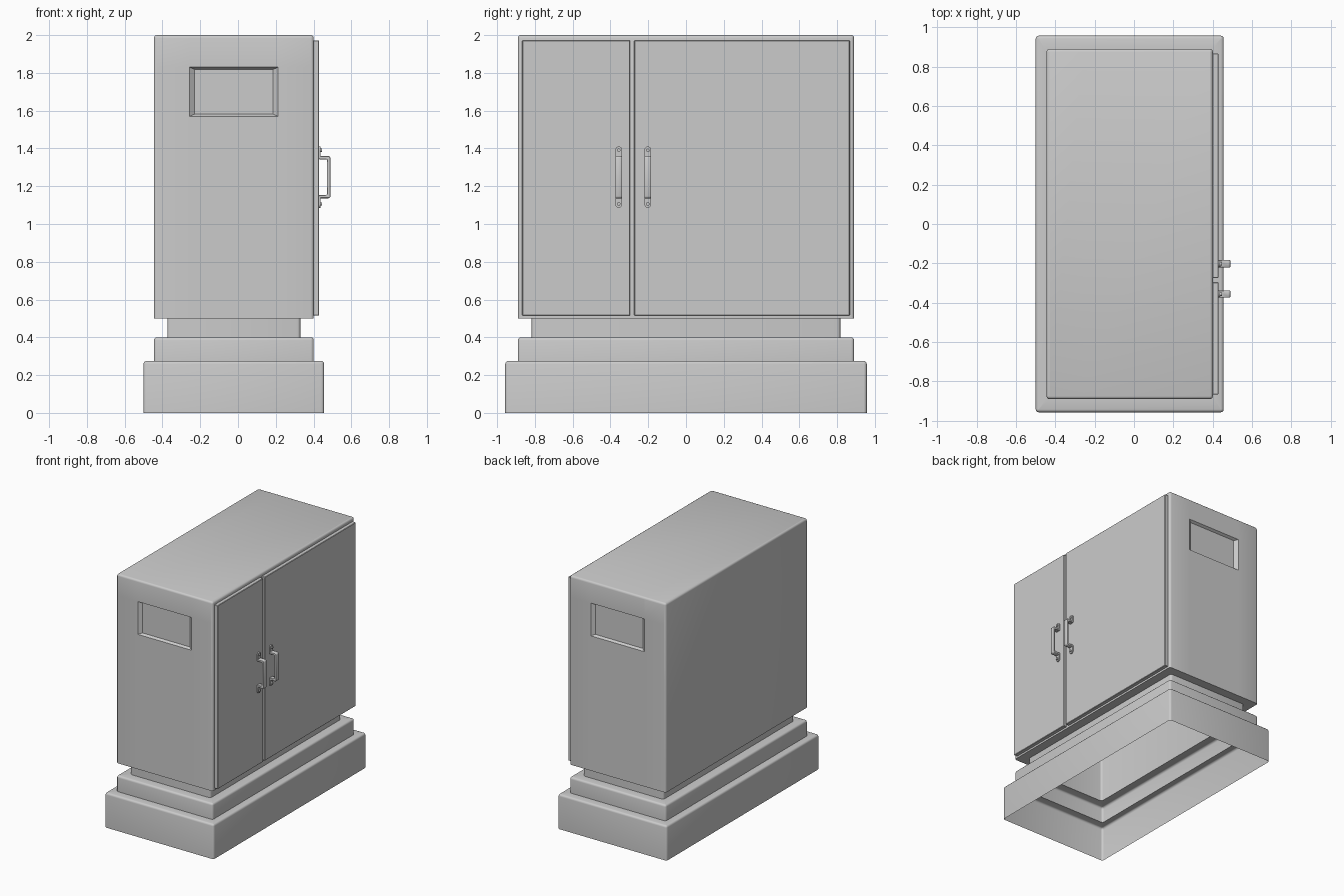
import bpy, bmesh, math
from mathutils import Matrix

cube = bpy.data.objects.get("Cube")
if cube:
    bpy.data.objects.remove(cube, do_unlink=True)

CX = -0.022   # centre line of the housing
R = 0.016     # rounding of the edges

grey = bpy.data.materials.new("painted grey metal")
grey.use_nodes = True
grey.diffuse_color = (0.6, 0.6, 0.6, 1)
grey.node_tree.nodes["Principled BSDF"].inputs["Base Color"].default_value = (0.6, 0.6, 0.6, 1)


def finish(name, bm):
    mesh = bpy.data.meshes.new(name)
    bm.to_mesh(mesh)
    bm.free()
    mesh.materials.append(grey)
    obj = bpy.data.objects.new(name, mesh)
    bpy.context.collection.objects.link(obj)
    bpy.ops.object.select_all(action="DESELECT")
    obj.select_set(True)
    bpy.context.view_layer.objects.active = obj
    bpy.ops.object.shade_smooth_by_angle(angle=math.radians(35))
    return obj


def ring(bm, hx, hy, z, r):
    """Rounded rectangle of vertices."""
    verts = []
    for k, (sx, sy) in enumerate([(1, 1), (-1, 1), (-1, -1), (1, -1)]):
        for i in range(4):
            a = math.radians(90 * k + 30 * i)
            verts.append(bm.verts.new((CX + sx * (hx - r) + r * math.cos(a),
                                       sy * (hy - r) + r * math.sin(a), z)))
    return verts


def rounded_top(hx, hy, z):
    """Rows that roll the wall over into a top edge."""
    rows = []
    for deg in (0, 30, 60, 90):
        a = math.radians(deg)
        inset = (R - 0.001) * (1 - math.cos(a))
        rows.append((hx - inset, hy - inset, z - R + R * math.sin(a), R - inset))
    return rows


def stack(rows):
    """Skin a list of rounded rectangles and cap the last one."""
    bm = bmesh.new()
    rings = [ring(bm, *row) for row in rows]
    for low, high in zip(rings, rings[1:]):
        n = len(low)
        for i in range(n):
            j = (i + 1) % n
            bm.faces.new((low[i], low[j], high[j], high[i]))
    bm.faces.new(rings[-1])
    return bm


# Hollow stepped plinth whose neck runs up inside the cabinet
rows = [(0.478, 0.957, 0, R)] + rounded_top(0.478, 0.957, 0.275)
rows += [(0.423, 0.89, 0.275, R)] + rounded_top(0.423, 0.89, 0.4)
rows += [(0.352, 0.817, 0.4, R), (0.352, 0.817, 1.0, R)]
finish("stepped_plinth", stack(rows))

# Cabinet, open underneath where the neck enters
bm = stack([(0.352, 0.817, 0.5, R), (0.423, 0.89, 0.5, R)] + rounded_top(0.423, 0.89, 2.0))
for side in (-1, 1):
    # Recessed panel with sloping sides on each end wall
    for co, no in [((CX - 0.235, 0, 0), (1, 0, 0)), ((CX + 0.235, 0, 0), (1, 0, 0)),
                   ((0, 0, 1.57), (0, 0, 1)), ((0, 0, 1.83), (0, 0, 1))]:
        walls = [f for f in bm.faces if f.normal.length == 0 or abs(f.calc_center_median().y - side * 0.89) < 0.0005]
        geom = set(walls)
        for f in walls:
            geom.update(f.edges)
            geom.update(f.verts)
        bmesh.ops.bisect_plane(bm, geom=list(geom), plane_co=co, plane_no=no)
        bm.normal_update()
    panel = min((f for f in bm.faces if abs(f.calc_center_median().y - side * 0.89) < 0.0005),
                key=lambda f: abs(f.calc_center_median().z - 1.7) + abs(f.calc_center_median().x - CX))
    bmesh.ops.inset_individual(bm, faces=[panel], thickness=0.016, depth=0)
    for v in panel.verts:
        v.co.x = CX + (v.co.x - CX) * 0.93
        v.co.y -= side * 0.02
    bm.normal_update()
finish("cabinet", bm)


def box(bm, x0, x1, y0, y1, z0, z1):
    m = Matrix.Translation(((x0 + x1) / 2, (y0 + y1) / 2, (z0 + z1) / 2))
    m = m @ Matrix.Diagonal((x1 - x0, y1 - y0, z1 - z0, 1))
    bmesh.ops.create_cube(bm, size=1, matrix=m)


def disc(bm, x0, x1, y, z, r):
    m = Matrix.Translation(((x0 + x1) / 2, y, z)) @ Matrix.Rotation(math.pi / 2, 4, "Y")
    bmesh.ops.create_cone(bm, cap_ends=True, segments=20, radius1=r, radius2=r,
                          depth=x1 - x0, matrix=m)


# Narrow and wide doors
for name, y0, y1 in [("narrow_door", -0.867, -0.296), ("wide_door", -0.274, 0.867)]:
    bm = bmesh.new()
    box(bm, 0.398, 0.429, y0, y1, 0.515, 1.972)
    bmesh.ops.bevel(bm, geom=bm.edges[:], offset=0.003, segments=1, affect="EDGES")
    finish(name, bm)

# Pull handles with bolted feet
MID, W = 1.248, 0.018
for name, y in [("narrow_door_handle", -0.356), ("wide_door_handle", -0.202)]:
    bm = bmesh.new()
    half = [(0.428, 0.094), (0.472, 0.094), (0.472, 0), (0.49, 0), (0.49, 0.104),
            (0.482, 0.112), (0.428, 0.112)]
    outline = [(x, MID + d) for x, d in half[:2]] + [(x, MID - d) for x, d in half[1::-1]]
    outline += [(x, MID - d) for x, d in half[:3:-1]] + [(x, MID + d) for x, d in half[4:]]
    face = bm.faces.new([bm.verts.new((x, y - W, z)) for x, z in outline])
    new = bmesh.ops.extrude_face_region(bm, geom=[face])["geom"]
    bmesh.ops.translate(bm, vec=(0, 2 * W, 0), verts=[v for v in new if isinstance(v, bmesh.types.BMVert)])
    bmesh.ops.recalc_face_normals(bm, faces=bm.faces[:])
    bmesh.ops.bevel(bm, geom=bm.edges[:], offset=0.003, segments=1, affect="EDGES")
    for s in (-1, 1):
        zs = sorted((MID + s * 0.1, MID + s * 0.144))
        box(bm, 0.428, 0.438, y - W, y + W, *zs)
        disc(bm, 0.428, 0.438, y, MID + s * 0.144, W)
        disc(bm, 0.436, 0.446, y, MID + s * 0.142, 0.009)
    finish(name, bm)
